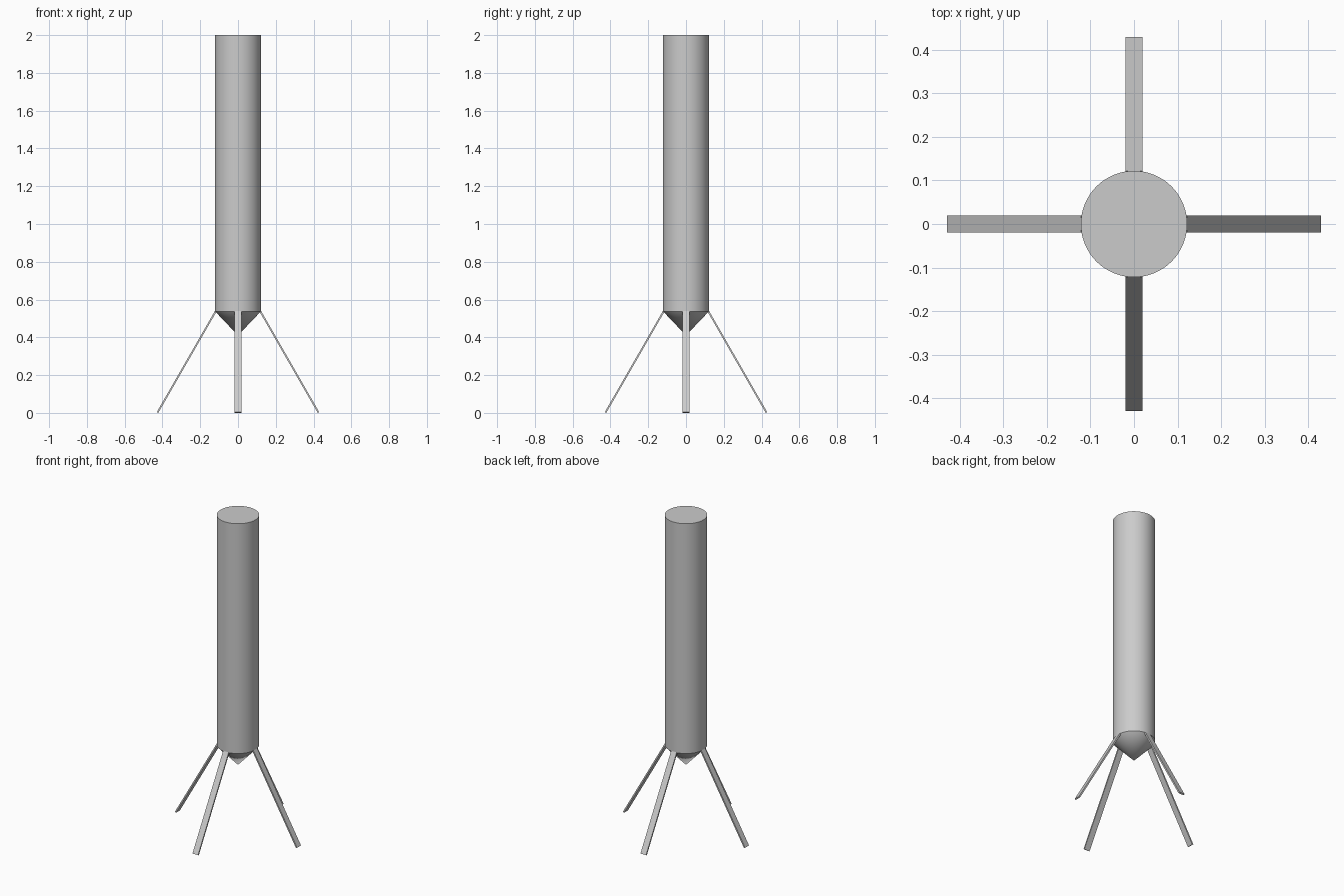
import bpy, bmesh, math
from mathutils import Matrix, Vector

cube = bpy.data.objects.get("Cube")
if cube:
    bpy.data.objects.remove(cube, do_unlink=True)

GREY = (0.6, 0.6, 0.6, 1)
mat = bpy.data.materials.new("plain grey")
mat.use_nodes = True
mat.diffuse_color = GREY
mat.node_tree.nodes["Principled BSDF"].inputs["Base Color"].default_value = GREY

RADIUS, BASE, TOP, TIP = 0.122, 0.538, 2.0, 0.41
FOOT, LEG_WIDTH, LEG_THICK = 0.426, 0.039, 0.009


def add_object(name, bm, smooth=False):
    mesh = bpy.data.meshes.new(name)
    bm.to_mesh(mesh)
    bm.free()
    mesh.materials.append(mat)
    obj = bpy.data.objects.new(name, mesh)
    bpy.context.collection.objects.link(obj)
    if smooth:
        bpy.ops.object.select_all(action="DESELECT")
        obj.select_set(True)
        bpy.context.view_layer.objects.active = obj
        bpy.ops.object.shade_smooth_by_angle(angle=math.radians(30))
    return obj


def add_cone(name, low, high, r_low, r_high):
    bm = bmesh.new()
    bmesh.ops.create_cone(bm, cap_ends=True, segments=64, radius1=r_low,
                          radius2=r_high, depth=high - low,
                          matrix=Matrix.Translation((0, 0, (low + high) / 2)))
    add_object(name, bm, smooth=True)


# Tall cylinder and the cone pointing down below it
add_cone("body_tube", BASE, TOP, RADIUS, RADIUS)
add_cone("bottom_cone", TIP, BASE, 0, RADIUS)

# Four thin flat legs splayed outwards from the lower rim
start, end = Vector((RADIUS - 0.004, 0, BASE)), Vector((FOOT, 0, 0.002))
slope = end - start
tilt = Matrix.Rotation(math.atan2(-slope.x, -slope.z), 4, "Y")
for i, side in enumerate(("left", "back", "right", "front")):
    bm = bmesh.new()
    bmesh.ops.create_cube(bm, size=1)
    bmesh.ops.scale(bm, vec=(LEG_THICK, LEG_WIDTH, slope.length), verts=bm.verts)
    place = Matrix.Rotation(i * math.pi / 2, 4, "Z") @ Matrix.Translation((start + end) / 2) @ tilt
    bmesh.ops.transform(bm, matrix=place, verts=bm.verts)
    add_object(side + "_leg", bm)
